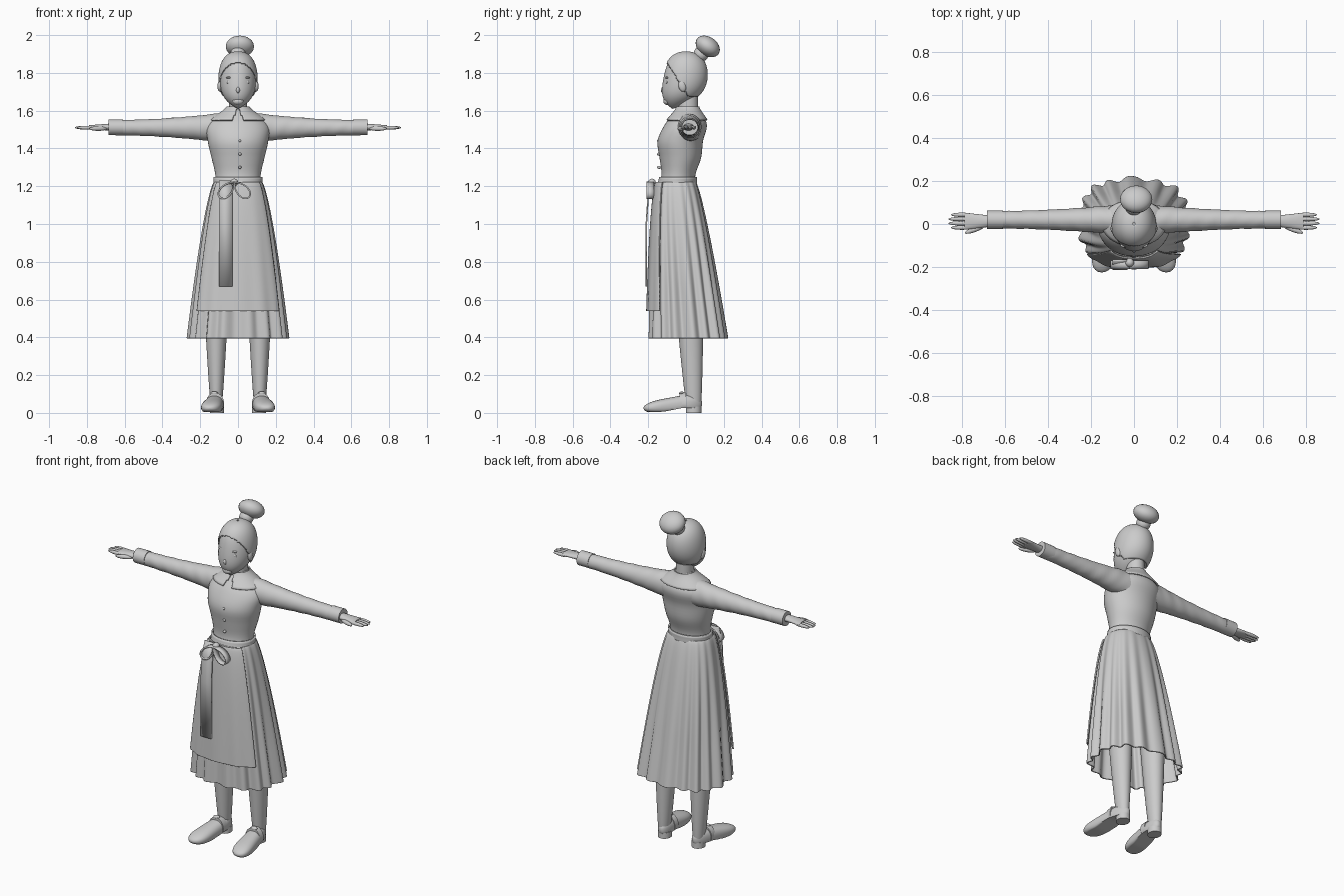
import bpy
import bmesh
from math import sin, cos, pi, tau, sqrt, copysign, radians
from mathutils import Vector, Matrix

if "Cube" in bpy.data.objects:
    bpy.data.objects.remove(bpy.data.objects["Cube"])

grey = (0.6, 0.6, 0.6, 1)
clay = bpy.data.materials.new("pale grey")
clay.use_nodes = True
clay.diffuse_color = grey
clay.node_tree.nodes["Principled BSDF"].inputs["Base Color"].default_value = grey


def finish(name, bm, thickness=0):
    bmesh.ops.recalc_face_normals(bm, faces=bm.faces)
    mesh = bpy.data.meshes.new(name)
    bm.to_mesh(mesh)
    bm.free()
    mesh.materials.append(clay)
    part = bpy.data.objects.new(name, mesh)
    bpy.context.collection.objects.link(part)
    if thickness:
        modifier = part.modifiers.new("thickness", 'SOLIDIFY')
        modifier.thickness = thickness
        modifier.offset = 0
    bpy.ops.object.select_all(action='DESELECT')
    part.select_set(True)
    bpy.context.view_layer.objects.active = part
    bpy.ops.object.shade_smooth_by_angle(angle=radians(50))
    return part


def grown(shape, margin):
    """The same shape, larger all round by a margin."""
    def larger(t):
        across, along, width, depth = shape(t)
        return across, along, width + margin, depth + margin
    return larger


def through(*keys):
    """Smooth shape through evenly spaced cross-sections."""
    keys = [Vector(key) for key in keys]
    last = len(keys) - 1

    def shape(t):
        i = min(int(t * last), last - 1)
        f = t * last - i
        before, start, end, after = (keys[max(0, min(last, i + k))] for k in (-1, 0, 1, 2))
        slope_in, slope_out = (end - before) / 2, (after - start) / 2
        blend = f * f * (3 - 2 * f)
        return (start.lerp(end, blend) + slope_in * f * (1 - f) * (1 - f)
                - slope_out * f * f * (1 - f))
    return shape


def loft(name, axis, start, end, shape, side=1, sides=32, steps=20, squareness=1,
         fold=None, spread=None, shell=0, keep=None, floor=None):
    """Skin along an axis; shape(t) gives both centres and both radii."""
    bm = bmesh.new()
    rings = []
    for step in range(steps + 1):
        t = (1 - cos(pi * step / steps)) / 2
        position = start + (end - start) * t
        across, along, width, depth = shape(t)
        ring = []
        for i in range(sides):
            if spread:
                angle = -pi / 2 + spread * (2 * i / (sides - 1) - 1)
            else:
                angle = tau * i / sides
            c, s = cos(angle), sin(angle)
            scale = fold(t, angle) if fold else 1
            u = across + width * scale * copysign(abs(c) ** squareness, c)
            v = along + depth * scale * copysign(abs(s) ** squareness, s)
            x, y, z = {'X': (position, u, v), 'Y': (u, position, v), 'Z': (u, v, position)}[axis]
            if floor:
                z = max(z, floor(y))
            ring.append(bm.verts.new((x * side, y, z)))
        rings.append(ring)
    for lower, upper in zip(rings, rings[1:]):
        for i in range(sides - 1 if spread else sides):
            j = (i + 1) % sides
            bm.faces.new((lower[i], lower[j], upper[j], upper[i]))
    if not shell:
        bm.faces.new(rings[0])
        bm.faces.new(rings[-1])
    if keep:
        unwanted = [face for face in bm.faces if not keep(face.calc_center_median())]
        bmesh.ops.delete(bm, geom=unwanted, context='FACES')
    return finish(name, bm, shell)


def ellipsoid(name, centre, size, turn=0, axis='X'):
    bm = bmesh.new()
    placement = (Matrix.Translation(centre) @ Matrix.Rotation(radians(turn), 4, axis)
                 @ Matrix.Diagonal((*size, 1)))
    bmesh.ops.create_uvsphere(bm, u_segments=24, v_segments=14, radius=1, matrix=placement)
    return finish(name, bm)


def ribbon(name, points, sweep):
    """Flat band following points and swept sideways."""
    bm = bmesh.new()
    pairs = [(bm.verts.new(p), bm.verts.new(Vector(p) + Vector(sweep))) for p in points]
    for (a, b), (c, d) in zip(pairs, pairs[1:]):
        bm.faces.new((a, b, d, c))
    return finish(name, bm, thickness=.008)


# Head, hair, bun and neck
def head_shape(t):
    fullness = (1 - (1 - t) ** 6) * sqrt(1 - t ** 5) + .01
    return 0, -.07 * (1 - t) ** 3, .098 * fullness, .115 * fullness


def hair_covers(point):
    return point.z > 1.68 and point.y > 1.05 - .62 * point.z


chin_height, crown_height = 1.61, 1.91
loft("head", 'Z', chin_height, crown_height, head_shape, sides=48, steps=32)
loft("hair", 'Z', chin_height, crown_height, grown(head_shape, .005), sides=96, steps=60,
     shell=.007, keep=hair_covers)
ellipsoid("hair_bun", (.01, .115, 1.94), (.075, .07, .05), turn=-35)
ellipsoid("bun_base", (0, .08, 1.9), (.04, .04, .04))
ellipsoid("nose", (0, -.115, 1.71), (.012, .018, .02), turn=-20)
ellipsoid("nose_bridge", (0, -.11, 1.74), (.01, .01, .03))
ellipsoid("lips", (0, -.11, 1.67), (.02, .01, .01))
ellipsoid("chin", (0, -.1, 1.65), (.03, .02, .02))
loft("neck", 'Z', 1.56, 1.71, lambda t: (0, .01, .048, .053))

# Bodice, collar, waistband and buttons
bodice_shape = through((0, -.05, .12, .1), (0, -.04, .12, .09), (0, -.03, .14, .11),
                       (0, -.03, .16, .12), (0, 0, .16, .11), (0, .01, .05, .05))


def collar_covers(point):
    opening = .4 * (1.62 - point.z)
    return point.z > 1.55 and (point.y > 0 or abs(point.x) > opening)


bodice_bottom, bodice_top = 1.17, 1.62
loft("bodice", 'Z', bodice_bottom, bodice_top, bodice_shape, sides=48, steps=32)
loft("collar", 'Z', bodice_bottom, bodice_top, grown(bodice_shape, .007), sides=96, steps=50,
     shell=.008, keep=collar_covers)
loft("waistband", 'Z', bodice_bottom, bodice_top, grown(bodice_shape, .007), sides=48, steps=40,
     shell=.008, keep=lambda point: 1.2 < point.z < 1.25)
for row in range(3):
    ellipsoid("button", (.01, -.142, 1.3 + .07 * row), (.008, .012, .008))


# Skirt with pleats that deepen toward the hem, and a smoother apron
def skirt_shape(t):
    flare = t ** .7
    return 0, -.05 + .06 * t, .125 + .145 * flare, .1 + .11 * flare


def pleats(t, angle):
    depth = .012 + .05 * min(1, 1.4 * t)
    wave = sin(17 * angle + .6 * sin(3 * angle)) + .35 * sin(9 * angle)
    return 1 + depth * (.8 * wave - 1)


def apron_shape(t):
    return grown(skirt_shape, .008)(.83 * t)


waist = 1.22
loft("skirt", 'Z', waist, .395, skirt_shape, sides=204, steps=30, squareness=.8,
     fold=pleats, shell=.006)
loft("apron", 'Z', waist, .54, apron_shape, sides=72, steps=30, squareness=.8,
     fold=lambda t, angle: 1 + .01 * t * sin(15 * angle), spread=radians(52), shell=.008)

# Ribbon tail and bow
ribbon("ribbon_tail", [(-.1, -.17, 1.23), (-.1, -.2, 1.15), (-.1, -.21, 1), (-.1, -.21, .67)],
       sweep=(.07, 0, 0))
ellipsoid("bow_knot", (-.02, -.18, waist), (.02, .02, .02))
for name, direction in (("bow_loop_left", 1), ("bow_loop_right", -1)):
    petal = []
    for step in range(21):
        angle = pi / 2 * step / 20
        reach = .11 * sin(2 * angle)
        petal.append((-.02 + direction * reach * cos(angle), -.21, waist - reach * sin(angle)))
    ribbon(name, petal, sweep=(0, .04, 0))


# Limbs
def sleeve_shape(t):
    shoulder = (1 - t) ** 2
    return .02, 1.51, .04 + .03 * shoulder, .04 + .04 * shoulder


def creases(t, angle):
    return 1 + .025 * sin(43 * t + 2 * angle) * sin(angle + 6 * t)


def hand_shape(t):
    return .013, 1.513, .025 + .015 * t, .02 - .01 * t


def leg_shape(t):
    calf = .03 + .045 * t ** .8
    return .115, .04 - .03 * t, calf, calf + .01


def shoe_shape(t):
    rounding = sqrt(1 - (2 * t - 1) ** 4) + .02
    width, height = .04 + .02 * t, .06 - .03 * t
    return .11 + .04 * t, .05 - .025 * t, width * rounding, height * rounding


def shoe_sole(y):
    arch = max(0, min(1, 10 * y + 1.2))
    return .006 + .02 * arch


for prefix, side in (("left_", 1), ("right_", -1)):
    loft(prefix + "sleeve", 'X', .07, .68, sleeve_shape, side, steps=50, fold=creases)
    loft(prefix + "cuff", 'X', .61, .685, lambda t: (.02, 1.512, .043, .042), side)
    loft(prefix + "hand", 'X', .66, .79, hand_shape, side)
    for finger in range(4):
        spacing = finger - 1.5
        length = .06 - .006 * abs(spacing)
        ellipsoid(prefix + "finger", (side * (.75 + length), .013 + .02 * spacing, 1.51),
                  (length, .01, .01))
    ellipsoid(prefix + "thumb", (side * .74, -.025, 1.505), (.05, .012, .012),
              turn=-20 * side, axis='Z')
    ellipsoid(prefix + "ear", (side * .097, -.02, 1.73), (.012, .02, .03), turn=15)
    ellipsoid(prefix + "eye", (side * .04, -.1, 1.75), (.02, .008, .01))
    ellipsoid(prefix + "brow", (side * .04, -.1, 1.775), (.024, .01, .006))
    loft(prefix + "leg", 'Z', .05, .8, leg_shape, side)
    loft(prefix + "shoe", 'Y', .085, -.225, shoe_shape, side, steps=32, squareness=.85,
         floor=shoe_sole)
    loft(prefix + "heel", 'Z', 0, .035, lambda t: (.112, .04, .037, .041), side, steps=4)
    loft(prefix + "shoe_strap", 'Y', -.035, 0, lambda t: (.122, .047, .049, .06), side, steps=4,
         floor=lambda y: .03)
    ellipsoid(prefix + "buckle", (side * .125, -.025, .105), (.02, .012, .008), turn=20)
